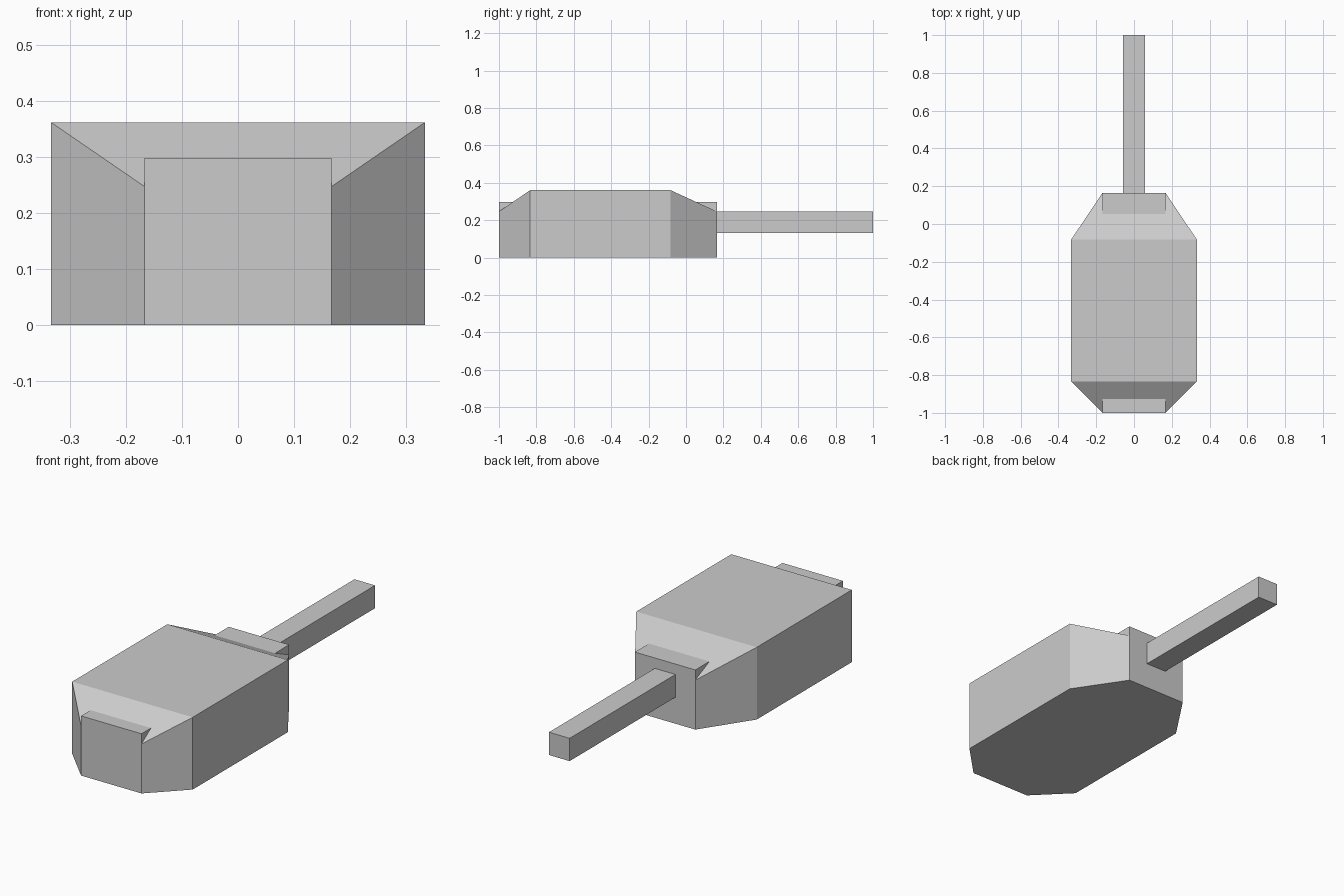
import bpy, bmesh

if "Cube" in bpy.data.objects:
    bpy.data.objects.remove(bpy.data.objects["Cube"])

HALF_W, END_W = 0.333, 0.167      # full and end half widths
TOP, END_TOP = 0.361, 0.247       # roof height in the middle and at the ends
BLOCK_TOP = 0.298


def finish(name, bm):
    bmesh.ops.recalc_face_normals(bm, faces=bm.faces)
    mesh = bpy.data.meshes.new(name)
    bm.to_mesh(mesh)
    bm.free()
    obj = bpy.data.objects.new(name, mesh)
    bpy.context.collection.objects.link(obj)
    return obj


def loft(name, rings):
    """Closed solid through a series of equal-length point rings."""
    bm = bmesh.new()
    loops = [[bm.verts.new(p) for p in ring] for ring in rings]
    n = len(loops[0])
    for a, b in zip(loops, loops[1:]):
        for i in range(n):
            j = (i + 1) % n
            bm.faces.new((a[i], a[j], b[j], b[i]))
    bm.faces.new(loops[0])
    bm.faces.new(loops[-1])
    return finish(name, bm)


def section(y, w, z0, z1):
    return [(-w, y, z0), (w, y, z0), (w, y, z1), (-w, y, z1)]


# Turret body: tapered and sloped at both ends
loft("turret_body", [
    section(-1.0, END_W, 0, END_TOP),
    section(-0.833, HALF_W, 0, TOP),
    section(-0.083, HALF_W, 0, TOP),
    section(0.165, END_W, 0, END_TOP),
])

# Raised end blocks that run into the sloped roof
for name, y, y_in in (("front_block", -1.0, -0.91), ("rear_block", 0.165, 0.035)):
    profile = [(y, END_TOP), (y, BLOCK_TOP), (y_in, BLOCK_TOP)]
    loft(name, [[(x, py, pz) for py, pz in profile] for x in (-END_W, END_W)])

# Square barrel
loft("barrel", [section(0.1, 0.057, 0.132, 0.246), section(1.0, 0.057, 0.132, 0.246)])
